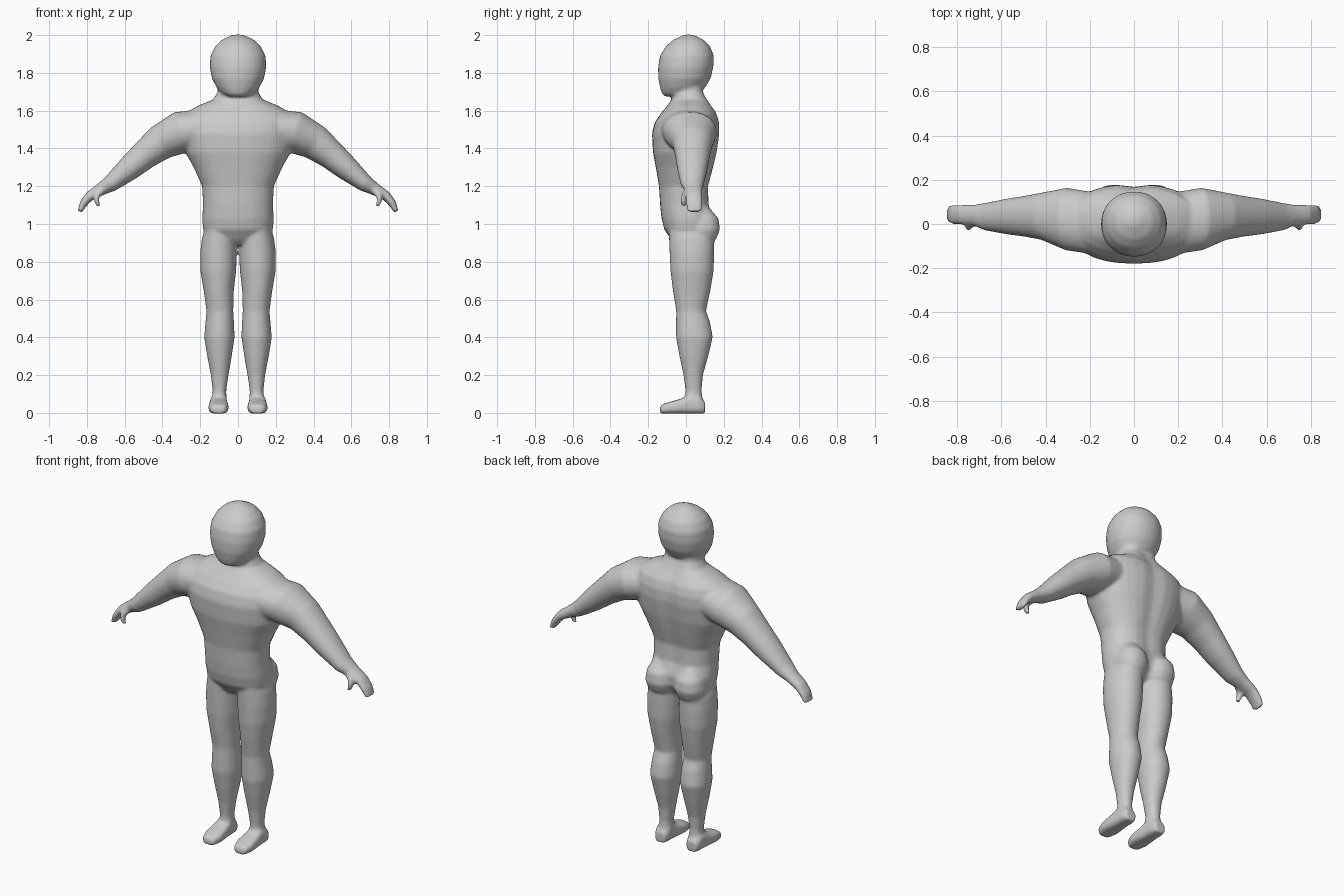
import bpy, bmesh, math
from mathutils import Vector

skin = bpy.data.materials.new("plain_grey")
skin.diffuse_color = (0.6, 0.6, 0.6, 1)
bm = bmesh.new()
X, Y, Z = Vector((1, 0, 0)), Vector((0, 1, 0)), Vector((0, 0, 1))
SIDES = 32


def loft(rings, n=2.2, groove=0.0):
    """Skin rings of (centre, u axis, v axis, u radius, v radius) into a closed tube."""
    loops = []
    for c, u, v, ru, rv in rings:
        loop = []
        for i in range(SIDES):
            a = 2 * math.pi * i / SIDES
            co, si = math.cos(a), math.sin(a)
            p = Vector(c) + u * ru * math.copysign(abs(co) ** (2 / n), co)
            p += v * rv * math.copysign(abs(si) ** (2 / n), si)
            if groove and p.y > 0:
                p.y -= groove * math.exp(-(p.x / 0.05) ** 2)
            loop.append(bm.verts.new(p))
        loops.append(loop)
    for a, b in zip(loops, loops[1:]):
        for i in range(SIDES):
            j = (i + 1) % SIDES
            bm.faces.new((a[i], a[j], b[j], b[i]))
    bm.faces.new(loops[0][::-1])
    bm.faces.new(loops[-1])


def upright(rows, **kw):
    """Rows of (z, x min, x max, y front, y back)."""
    loft([(((x0 + x1) / 2, (y0 + y1) / 2, z), X, Y, (x1 - x0) / 2, (y1 - y0) / 2)
          for z, x0, x1, y0, y1 in rows], **kw)


def limb(rows, s):
    """Rows of (x, z, thickness radius, y centre, y radius), square to the path."""
    rings = []
    for i, (x, z, r, y, ry) in enumerate(rows):
        a, b = rows[max(i - 1, 0)], rows[min(i + 1, len(rows) - 1)]
        d = Vector((s * (b[0] - a[0]), 0, b[1] - a[1])).normalized()
        rings.append(((s * x, y, z), Y, d.cross(Y), ry, r))
    loft(rings, n=2.1)


# Torso and neck
torso = [(0.89, .07, -.05, .08), (0.92, .14, -.08, .12), (0.97, .185, -.115, .15),
         (1.03, .19, -.13, .155), (1.10, .185, -.137, .128), (1.20, .19, -.143, .125),
         (1.30, .235, -.16, .15), (1.38, .28, -.175, .168), (1.48, .30, -.18, .182),
         (1.54, .30, -.165, .18), (1.59, .275, -.13, .165), (1.625, .215, -.10, .14),
         (1.66, .13, -.075, .12), (1.70, .108, -.07, .10), (1.78, .10, -.07, .10)]
upright([(z, -w, w, a, b) for z, w, a, b in torso], n=2.3, groove=0.014)

# Head
head = [(1.675, .05, -.115, .0), (1.69, .085, -.127, .06), (1.72, .112, -.137, .10),
        (1.77, .138, -.147, .13), (1.83, .15, -.148, .145), (1.89, .146, -.138, .147),
        (1.94, .122, -.108, .128), (1.975, .086, -.068, .095), (1.997, .04, -.02, .05),
        (2.003, .015, .0, .03)]
upright([(z, -w, w, a, b) for z, w, a, b in head], n=2.1)

for s in (-1, 1):
    # Legs
    leg = [(1.0, .04, .17, -.09, .13), (0.92, .008, .192, -.09, .15), (0.85, .006, .20, -.087, .15),
           (0.75, .010, .199, -.082, .146), (0.65, .022, .182, -.07, .13), (0.54, .025, .167, -.052, .106),
           (0.48, .021, .172, -.053, .128), (0.40, .018, .179, -.053, .142), (0.30, .033, .163, -.035, .118),
           (0.20, .05, .144, -.013, .09), (0.12, .062, .135, -.004, .083), (0.05, .06, .138, -.01, .09)]
    upright([(z, *sorted((s * a, s * b)), f, k) for z, a, b, f, k in leg][::-1], n=2.1)
    # Buttock
    upright([(z, s * .095 - w, s * .095 + w, -.02, y) for z, w, y in
             ((0.89, .05, .12), (0.92, .08, .16), (0.97, .09, .18), (1.03, .08, .172), (1.09, .05, .12))])
    # Foot, lofted from toe to heel
    foot = [(-.138, .028, .032), (-.125, .043, .046), (-.08, .054, .06), (-.03, .051, .074),
            (0.02, .046, .095), (0.07, .044, .09), (0.10, .032, .06)]
    loft([((s * .103, y, h / 2 - .002), X, Z, w, h / 2 + .002) for y, w, h in foot], n=3.2)
    # Arm and mitten hand
    limb([(.16, 1.51, .10, .0, .14), (.305, 1.485, .112, .022, .142), (.41, 1.432, .094, .035, .108),
          (.495, 1.365, .077, .035, .092), (.568, 1.302, .067, .034, .082), (.675, 1.213, .045, .033, .062),
          (.722, 1.186, .034, .04, .048), (.785, 1.148, .026, .043, .045), (.818, 1.108, .021, .044, .045),
          (.838, 1.066, .012, .044, .04)], s)
    # Thumb
    limb([(.715, 1.185, .02, .015, .022), (.748, 1.152, .018, -.005, .022),
          (.75, 1.125, .015, -.012, .018), (.737, 1.093, .01, -.012, .014)], s)

bmesh.ops.recalc_face_normals(bm, faces=bm.faces)
mesh = bpy.data.meshes.new("body")
bm.to_mesh(mesh)
bm.free()
body = bpy.data.objects.new("body", mesh)
bpy.context.collection.objects.link(body)
mesh.materials.append(skin)

# Fuse the parts into one skin and soften the joins
fuse = body.modifiers.new("fuse", 'REMESH')
fuse.mode = 'VOXEL'
fuse.voxel_size = 0.009
fuse.use_smooth_shade = True
soften = body.modifiers.new("soften", 'SMOOTH')
soften.factor = 0.5
soften.iterations = 8
bpy.context.view_layer.objects.active = body
body.select_set(True)
for m in ("fuse", "soften"):
    bpy.ops.object.modifier_apply(modifier=m)
bpy.ops.object.shade_smooth_by_angle(angle=math.radians(50))
